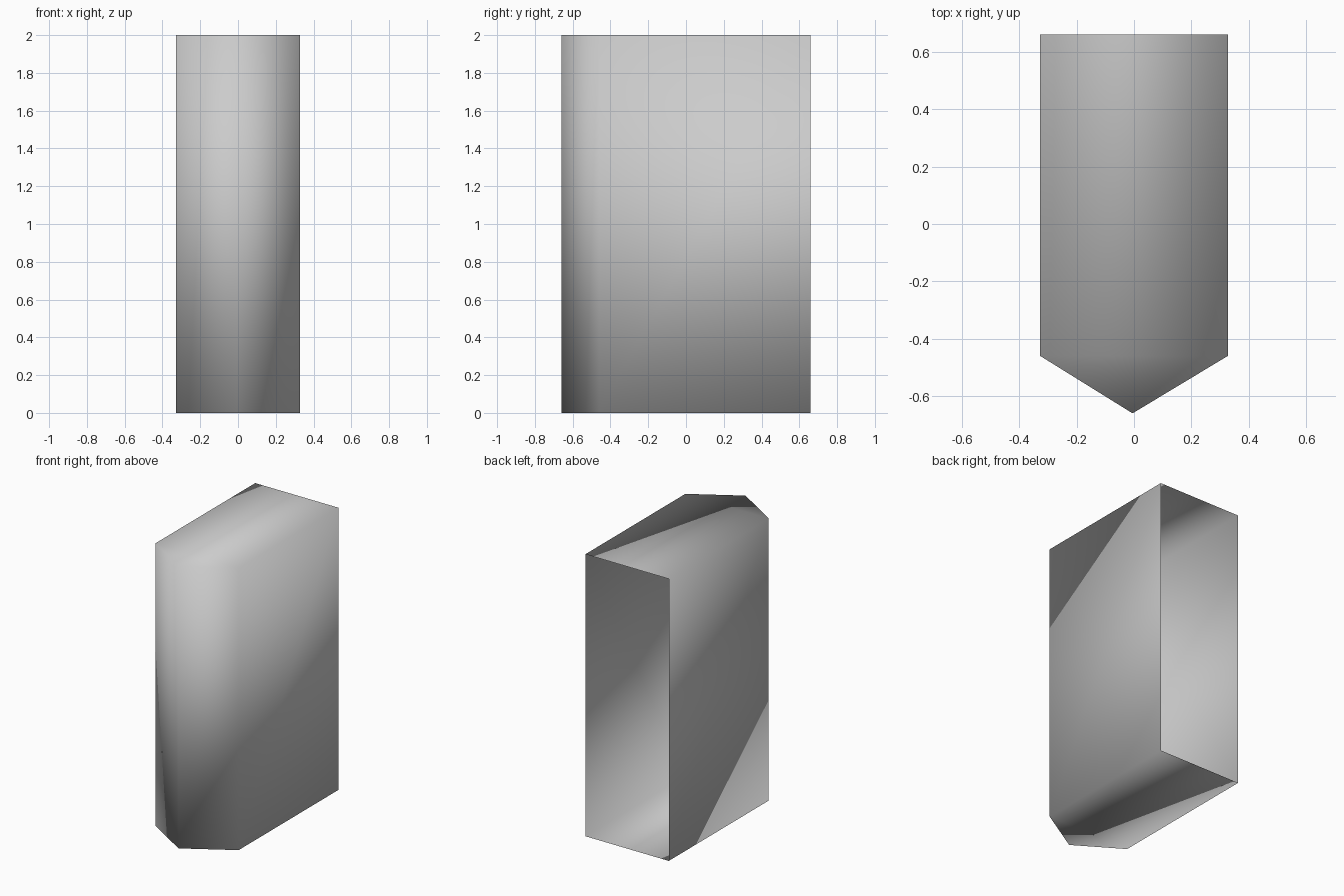
import bpy
import bmesh

# Remove the default object
cube = bpy.data.objects.get("Cube")
if cube:
    bpy.data.objects.remove(cube, do_unlink=True)

# One plain grey
grey = bpy.data.materials.new("plain_grey")
grey.use_nodes = True
colour = (0.6, 0.6, 0.6, 1)
grey.diffuse_color = colour
grey.node_tree.nodes["Principled BSDF"].inputs["Base Color"].default_value = colour

# Footprint: straight sides with a pointed front
HALF_WIDTH, BACK, SHOULDER, TIP, HEIGHT = 0.327, 0.66, -0.46, -0.66, 2.0
outline = [(-HALF_WIDTH, BACK), (-HALF_WIDTH, SHOULDER), (-0.005, TIP),
           (HALF_WIDTH, SHOULDER), (HALF_WIDTH, BACK)]

# Thin shell: floor, roof and walls, left open at the back
bm = bmesh.new()
low = [bm.verts.new((x, y, 0)) for x, y in outline]
high = [bm.verts.new((x, y, HEIGHT)) for x, y in outline]
bm.faces.new(low[::-1])
bm.faces.new(high)
for i in range(len(outline) - 1):
    bm.faces.new((low[i], low[i + 1], high[i + 1], high[i]))

# Soft shading runs across every corner
for face in bm.faces:
    face.smooth = True

mesh = bpy.data.meshes.new("open_back_shell")
bm.to_mesh(mesh)
bm.free()
mesh.materials.append(grey)
shell = bpy.data.objects.new("open_back_shell", mesh)
bpy.context.collection.objects.link(shell)
